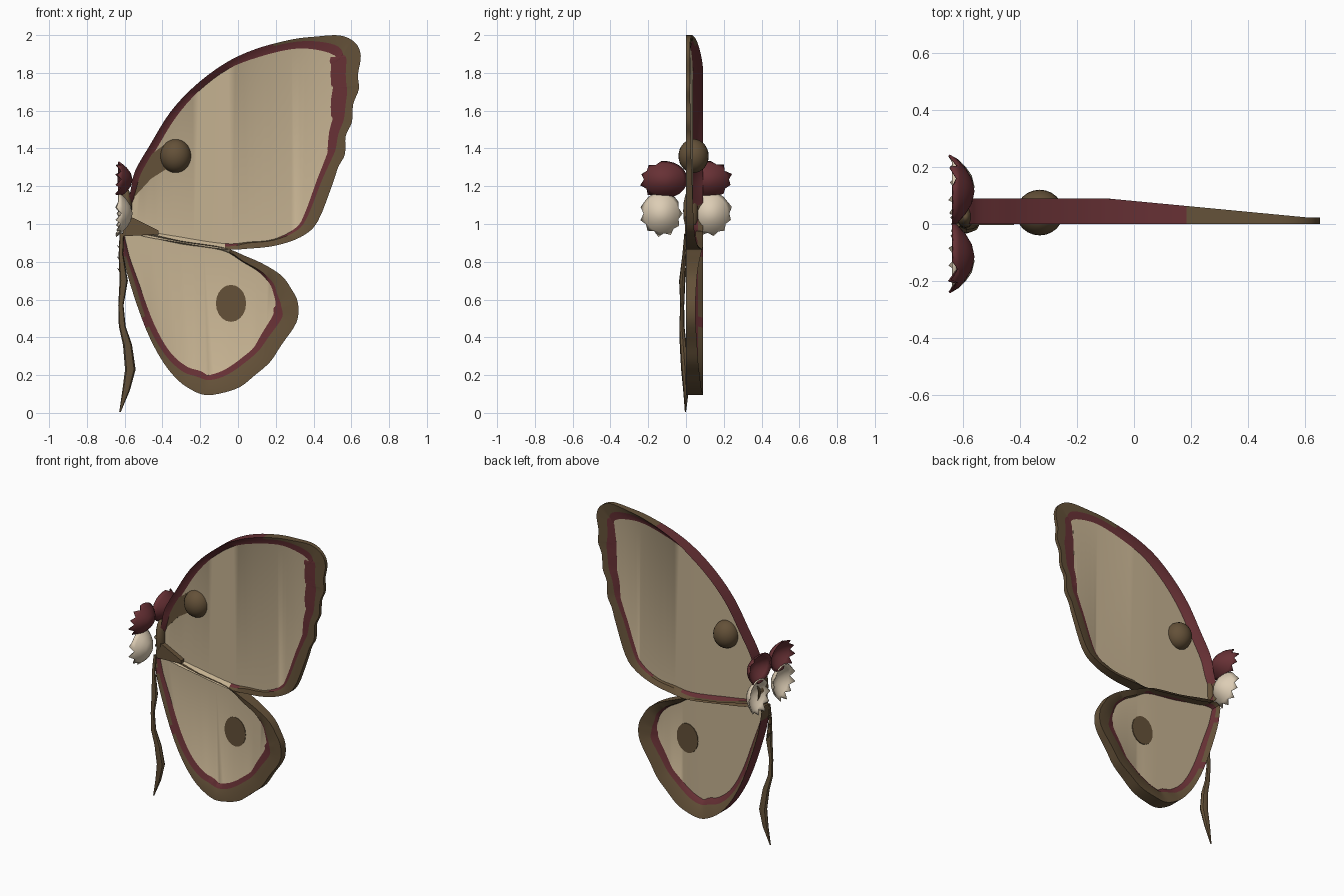
import bpy, bmesh, math, random
from mathutils import Vector

if "Cube" in bpy.data.objects:
    bpy.data.objects.remove(bpy.data.objects["Cube"])

random.seed(4)


def material(name, rgb):
    m = bpy.data.materials.new(name)
    m.diffuse_color = (*rgb, 1)
    m.use_nodes = True
    m.node_tree.nodes["Principled BSDF"].inputs["Base Color"].default_value = m.diffuse_color
    return m


BROWN, RED, BEIGE, CREAM = range(4)
MATS = [material("dark brown", (0.127, 0.082, 0.040)), material("wine red", (0.135, 0.030, 0.035)),
        material("beige", (0.560, 0.445, 0.285)), material("cream fur", (0.720, 0.610, 0.460))]


def finish(bm, name, smooth=None):
    bmesh.ops.recalc_face_normals(bm, faces=bm.faces)
    me = bpy.data.meshes.new(name)
    bm.to_mesh(me)
    bm.free()
    for m in MATS:
        me.materials.append(m)
    ob = bpy.data.objects.new(name, me)
    bpy.context.collection.objects.link(ob)
    if smooth:
        bpy.ops.object.select_all(action='DESELECT')
        ob.select_set(True)
        bpy.context.view_layer.objects.active = ob
        bpy.ops.object.shade_smooth_by_angle(angle=math.radians(smooth))
    return ob


# Depth of the rim behind the wing, and the membrane's front surface
def rim(x):
    return 0.09 if x < -0.1 else max(0.022, 0.09 - 0.095 * (x + 0.1))


def membrane(x):
    return 0.3 * rim(x)


def spline(pts, n=4):
    out, c = [], len(pts)
    for i in range(c):
        a, b, d, e = (Vector(pts[(i + k) % c]) for k in (-1, 0, 1, 2))
        for s in range(n):
            t = s / n
            out.append(0.5 * (2 * b + (d - a) * t + (2 * a - 5 * b + 4 * d - e) * t * t
                              + (3 * b - a - 3 * d + e) * t ** 3))
    return out


# A wing: dished sheet with a rim, from (x, z, brown width, brown + red width)
def wing(name, pts):
    P = spline([Vector(p) for p in pts])
    n = len(P)
    bm = bmesh.new()
    rings = [[] for _ in range(6)]
    for i, p in enumerate(P):
        d = P[(i + 1) % n] - P[i - 1]
        inward = Vector((d[1], -d[0])).normalized()
        h, m = rim(p[0]), membrane(p[0])
        back = m + 0.010
        for k, (o, y) in enumerate(((0, 0), (p[2], 0.08 * h), (p[3], m),
                                    (p[3], back), (p[2], (back + h) / 2), (0, h))):
            rings[k].append(bm.verts.new((p[0] + inward.x * o, y, p[1] + inward.y * o)))
    for k in range(6):
        if k == 2:
            continue
        A, B = rings[k], rings[(k + 1) % 6]
        for i in range(n):
            j = (i + 1) % n
            f = bm.faces.new((A[i], A[j], B[j], B[i]))
            p = P[i]
            crease = -0.57 < p[0] < -0.06 and abs(p[1] - 0.868 + 0.17 * (p[0] + 0.07)) < 0.06
            leading = p[0] < 0.15 and p[1] > 1.1 or p[0] < -0.3 and p[1] < 0.85
            if k in (0, 1) and crease:
                f.material_index = BEIGE
            elif k in (1, 3):
                f.material_index = RED if p[3] - p[2] > 0.008 else BROWN
            elif k == 5:
                f.material_index = RED if leading else BROWN
            else:
                f.material_index = RED if leading and p[2] < 0.02 else BROWN
    for k in (2, 3):
        f = bm.faces.new(rings[k])
        f.material_index = BEIGE
        bmesh.ops.triangulate(bm, faces=[f])
    return finish(bm, name, 35)


wing("forewing", [
    (-.60, 1.04, .01, .02), (-.57, 1.17, .01, .03), (-.545, 1.28, .01, .04), (-.465, 1.42, .008, .04),
    (-.36, 1.59, .008, .04), (-.23, 1.73, .008, .035), (-.07, 1.85, .01, .035), (.09, 1.925, .012, .045),
    (.275, 1.975, .015, .05), (.41, 1.992, .025, .07), (.54, 1.998, .06, .12), (.62, 1.96, .09, .17),
    (.65, 1.89, .08, .16), (.635, 1.79, .065, .145), (.64, 1.715, .065, .145), (.61, 1.635, .04, .12),
    (.603, 1.54, .045, .11), (.57, 1.465, .04, .09), (.566, 1.37, .055, .095), (.53, 1.30, .05, .08),
    (.50, 1.21, .06, .085), (.42, 1.01, .06, .08), (.33, .93, .04, .055), (.195, .885, .03, .035),
    (.06, .87, .03, .035), (-.07, .866, .015, .03), (-.3, .90, .008, .03), (-.55, .95, .008, .03)])

wing("hindwing", [
    (-.59, .965, .008, .02), (-.3, .91, .006, .016), (-.08, .876, .008, .016), (.04, .83, .03, .035),
    (.14, .785, .04, .05), (.23, .727, .06, .08), (.28, .66, .08, .10), (.317, .583, .09, .13),
    (.31, .48, .08, .13), (.23, .36, .08, .12), (.17, .27, .085, .115), (.09, .20, .085, .115),
    (.01, .137, .09, .12), (-.085, .105, .08, .11), (-.175, .095, .08, .105), (-.255, .127, .075, .11),
    (-.33, .185, .05, .085), (-.41, .29, .03, .06), (-.49, .45, .02, .05), (-.57, .68, .025, .045),
    (-.615, .865, .015, .03)])


# Thin painted plates lying on the membrane
def plate(name, pts, back=False):
    off = 0.010 if back else 0
    bm = bmesh.new()
    lo = [bm.verts.new((x, membrane(x) + off - 0.004, z)) for x, z in pts]
    hi = [bm.verts.new((x, membrane(x) + off + 0.004, z)) for x, z in pts]
    bm.faces.new(lo)
    bm.faces.new(hi)
    for i in range(len(pts)):
        j = (i + 1) % len(pts)
        bm.faces.new((lo[i], lo[j], hi[j], hi[i]))
    finish(bm, name)


spot = [(-.037 + .08 * math.cos(a * math.tau / 20), .58 + .098 * math.sin(a * math.tau / 20))
        for a in range(20)]
plate("hindwing_spot_front", spot)
plate("hindwing_spot_back", spot, True)
plate("root_streak", [(-.57, 1.12), (-.55, 1.23), (-.47, 1.36), (-.39, 1.42), (-.35, 1.31), (-.46, 1.24)])


# Rounded parts
def ellipsoid(name, c, r, u=24, v=14):
    bm = bmesh.new()
    bmesh.ops.create_uvsphere(bm, u_segments=u, v_segments=v, radius=1)
    for w in bm.verts:
        w.co = Vector(c) + Vector((w.co.x * r[0], w.co.y * r[1], w.co.z * r[2]))
    return finish(bm, name, 40)


ellipsoid("forewing_eye_ball", (-.33, .04, 1.36), (.083, .08, .09))
ellipsoid("wing_root", (-.59, .025, 1.07), (.03, .04, .12), 12, 8)

# Brown wedge at the wing root
bm = bmesh.new()
wedge = [(-.60, 1.05), (-.55, 1.03), (-.42, .965), (-.42, .945), (-.61, .935)]
lo = [bm.verts.new((x, -.004, z)) for x, z in wedge]
hi = [bm.verts.new((x, .03, z)) for x, z in wedge]
bm.faces.new(lo)
bm.faces.new(hi)
for i in range(5):
    j = (i + 1) % 5
    bm.faces.new((lo[i], lo[j], hi[j], hi[i]))
finish(bm, "root_wedge")


# Ragged fur lobes: thin domes bulging towards +x
def lobe(name, side, y, z, ry, rz, mat, ragged):
    bm = bmesh.new()
    seg, steps = 22, (0.35, 0.65, 0.85, 1.0)
    mid = bm.verts.new((-.562, side * y, z))
    prev = None
    for s in steps:
        ring = []
        for i in range(seg):
            a = i * math.tau / seg
            k = s
            if s == 1.0 and ragged(a):
                k *= random.uniform(1.02, 1.1) if i % 2 else random.uniform(.86, .92)
            ring.append(bm.verts.new((-.562 - .072 * k * k, side * (y + ry * k * math.cos(a)),
                                      z + rz * k * math.sin(a))))
        for i in range(seg):
            j = (i + 1) % seg
            bm.faces.new((mid, ring[i], ring[j]) if prev is None else (prev[i], ring[i], ring[j], prev[j]))
        prev = ring
    for f in bm.faces:
        f.material_index = mat
    ob = finish(bm, name, 25)
    m = ob.modifiers.new("thickness", 'SOLIDIFY')
    m.thickness = 0.008
    m.offset = 0


for tag, side in (("front", -1), ("back", 1)):
    lobe("red_fur_" + tag, side, .115, 1.235, .12, .095, RED, lambda a: math.cos(a) > .3)
    lobe("cream_fur_" + tag, side, .13, 1.055, .105, .112, CREAM, lambda a: math.sin(a) < .3)

# Hanging ribbon-like strand
path = [(-.615, .0, .95, .012), (-.62, -.01, .84, .012), (-.605, -.02, .70, .022), (-.62, -.02, .57, .014),
        (-.613, -.022, .46, .018), (-.585, -.015, .36, .024), (-.57, -.005, .23, .028),
        (-.592, 0, .12, .02), (-.625, -.003, .004, .004)]
bm = bmesh.new()
prev = None
for x, y, z, r in path:
    ring = [bm.verts.new((x + r * math.cos(a * math.tau / 8), y + .75 * r * math.sin(a * math.tau / 8),
                          max(0, z))) for a in range(8)]
    if prev:
        for i in range(8):
            j = (i + 1) % 8
            bm.faces.new((prev[i], prev[j], ring[j], ring[i]))
    else:
        bm.faces.new(ring)
    prev = ring
bm.faces.new(prev)
# small thorns near the top of the strand
for z in (.75, .81, .87):
    v = [bm.verts.new(c) for c in ((-.615, -.012, z), (-.615, .012, z), (-.605, 0, z - .035), (-.643, 0, z + .02))]
    for t in ((0, 1, 2), (0, 1, 3), (1, 2, 3), (0, 2, 3)):
        bm.faces.new([v[i] for i in t])
finish(bm, "hanging_strand", 40)
